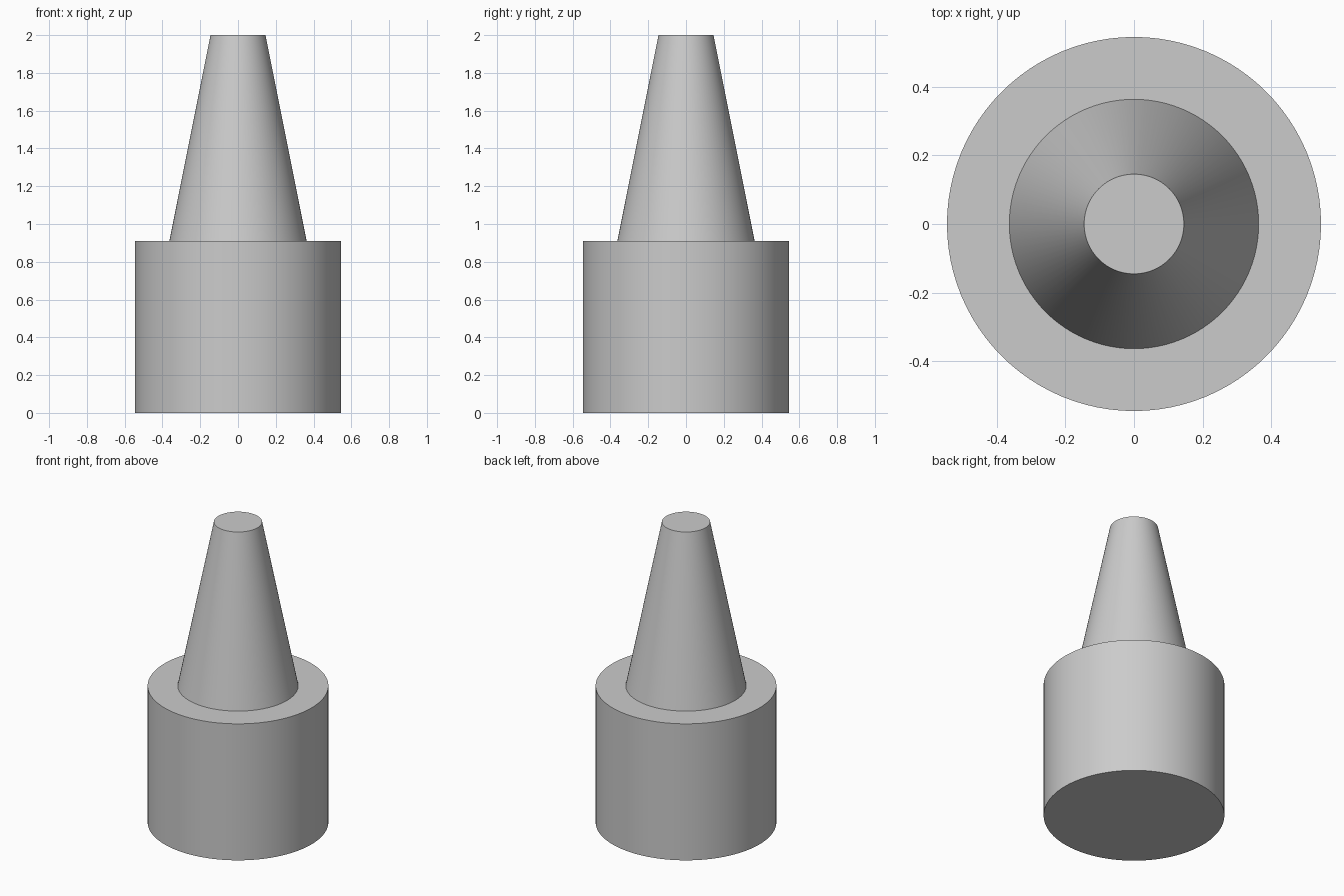
import bpy
import bmesh
import math

cube = bpy.data.objects.get("Cube")
if cube:
    bpy.data.objects.remove(cube, do_unlink=True)

SEGMENTS = 96
UNIT = 2 / 11  # the model is eleven units tall

# Plain grey material
grey = bpy.data.materials.new("plain_grey")
grey.use_nodes = True
colour = (0.6, 0.6, 0.6, 1)
grey.diffuse_color = colour
grey.node_tree.nodes["Principled BSDF"].inputs["Base Color"].default_value = colour

# Half profile from the bottom centre to the top centre: drum, ledge, tapered spout
profile = [(0, 0), (3, 0), (3, 5), (2, 5), (0.8, 11), (0, 11)]

# Revolve the profile into one closed body
bm = bmesh.new()
verts = [bm.verts.new((r * UNIT, 0, z * UNIT)) for r, z in profile]
edges = [bm.edges.new(pair) for pair in zip(verts, verts[1:])]
bmesh.ops.spin(bm, geom=verts + edges, cent=(0, 0, 0), axis=(0, 0, 1),
               angle=math.tau, steps=SEGMENTS, use_merge=False)
bmesh.ops.remove_doubles(bm, verts=bm.verts, dist=0.0001)
bmesh.ops.recalc_face_normals(bm, faces=bm.faces)

mesh = bpy.data.meshes.new("tapered_nozzle")
bm.to_mesh(mesh)
bm.free()
mesh.materials.append(grey)
nozzle = bpy.data.objects.new("tapered_nozzle", mesh)
bpy.context.collection.objects.link(nozzle)

# Smooth round walls with crisp rims
bpy.ops.object.select_all(action="DESELECT")
nozzle.select_set(True)
bpy.context.view_layer.objects.active = nozzle
bpy.ops.object.shade_smooth_by_angle(angle=math.radians(30))
